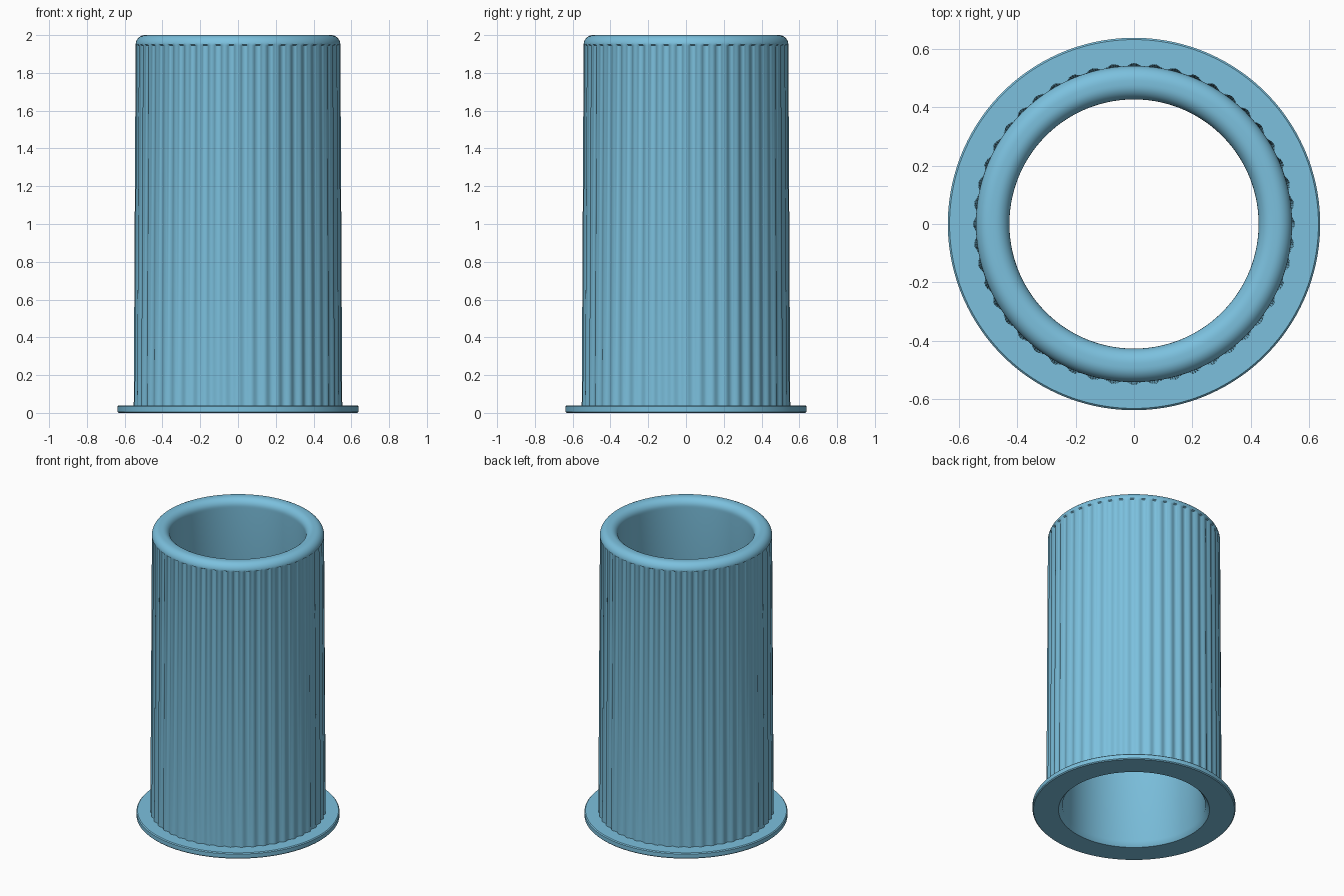
import bpy, bmesh, math

if "Cube" in bpy.data.objects:
    bpy.data.objects.remove(bpy.data.objects["Cube"])

RIBS = 48
SEG = RIBS * 8

mat = bpy.data.materials.new("light blue")
mat.diffuse_color = (0.2, 0.53, 0.73, 1)
mat.use_nodes = True
mat.node_tree.nodes["Principled BSDF"].inputs["Base Color"].default_value = mat.diffuse_color


def lathe(name, profile):
    """Spin a closed profile of (radius, z, rib depth) points round z."""
    bm = bmesh.new()
    rings = []
    for r, z, d in profile:
        ring = []
        for i in range(SEG):
            a = 2 * math.pi * i / SEG
            rr = r - d * (0.5 - 0.5 * math.cos(RIBS * a))
            ring.append(bm.verts.new((rr * math.cos(a), rr * math.sin(a), z)))
        rings.append(ring)
    for k, lo in enumerate(rings):
        hi = rings[(k + 1) % len(rings)]
        for i in range(SEG):
            j = (i + 1) % SEG
            bm.faces.new((lo[i], lo[j], hi[j], hi[i]))
    bmesh.ops.recalc_face_normals(bm, faces=bm.faces)
    me = bpy.data.meshes.new(name)
    bm.to_mesh(me)
    bm.free()
    ob = bpy.data.objects.new(name, me)
    bpy.context.collection.objects.link(ob)
    me.materials.append(mat)
    bpy.context.view_layer.objects.active = ob
    ob.select_set(True)
    bpy.ops.object.shade_smooth_by_angle(angle=math.radians(40))
    ob.select_set(False)


# fluted sleeve with flange: base, ribbed wall, rounded lip, smooth bore
profile = [(0.475, 0, 0), (0.632, 0, 0), (0.638, 0.006, 0), (0.638, 0.034, 0),
           (0.632, 0.04, 0), (0.552, 0.04, 0.012), (0.542, 1.945, 0.010),
           (0.542, 1.95, 0)]
R = 0.05
for k in range(1, 9):
    a = math.pi / 2 * k / 8
    profile.append((0.492 + R * math.cos(a), 1.95 + R * math.sin(a), 0))
for k in range(0, 9):
    a = math.pi / 2 * k / 8
    profile.append((0.477 - R * math.sin(a), 1.95 + R * math.cos(a), 0))
profile += [(0.427, 1.94, 0), (0.45, 0.03, 0)]
lathe("fluted_sleeve", profile)
